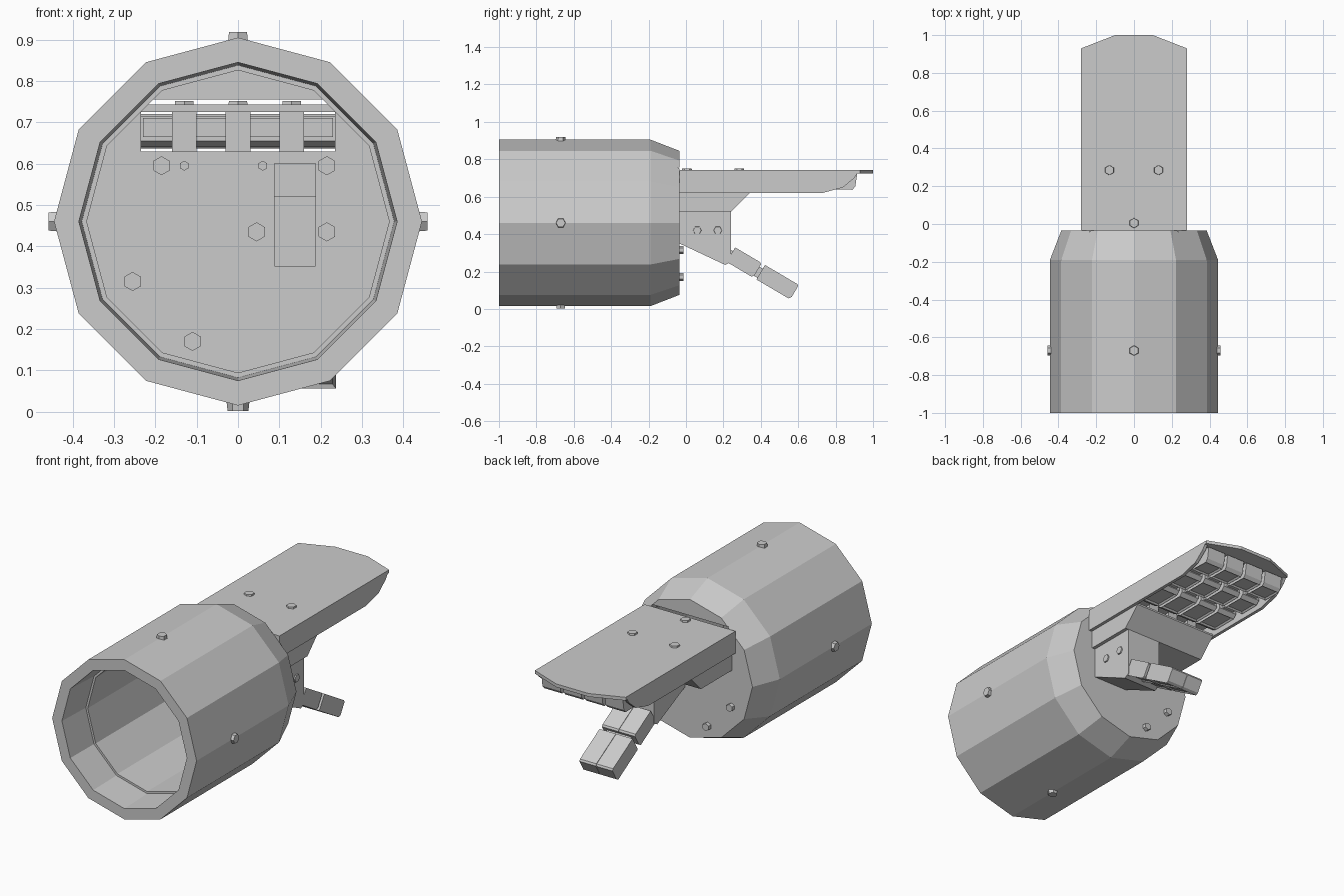
import bpy, bmesh, math
from mathutils import Vector, Matrix

if "Cube" in bpy.data.objects:
    bpy.data.objects.remove(bpy.data.objects["Cube"])


def finish(name, bm):
    bmesh.ops.recalc_face_normals(bm, faces=bm.faces)
    me = bpy.data.meshes.new(name)
    bm.to_mesh(me)
    bm.free()
    ob = bpy.data.objects.new(name, me)
    bpy.context.collection.objects.link(ob)
    return ob


def extrude(name, pts, vec, inset=None):
    """Extrude a closed outline; optionally sink a panel into faces looking along 'inset'."""
    bm = bmesh.new()
    f = bm.faces.new([bm.verts.new(p) for p in pts])
    r = bmesh.ops.extrude_face_region(bm, geom=[f])
    bmesh.ops.translate(bm, vec=vec, verts=[v for v in r['geom'] if isinstance(v, bmesh.types.BMVert)])
    bmesh.ops.recalc_face_normals(bm, faces=bm.faces)
    if inset:
        fs = [f for f in bm.faces if f.normal.dot(Vector(inset)) > 0.95]
        bmesh.ops.inset_individual(bm, faces=fs, thickness=0.012, depth=-0.008)
    return finish(name, bm)


def side(name, yz, x0, x1, inset=None):
    return extrude(name, [(x0, y, z) for y, z in yz], (x1 - x0, 0, 0), inset)


def box(name, x0, x1, y0, y1, z0, z1, inset=None):
    return side(name, [(y0, z0), (y1, z0), (y1, z1), (y0, z1)], x0, x1, inset)


def bolt(name, pos, direction, r=0.025, h=0.024):
    bm = bmesh.new()
    rot = Vector((0, 0, 1)).rotation_difference(Vector(direction)).to_matrix().to_4x4()
    bmesh.ops.create_cone(bm, cap_ends=True, segments=6, radius1=r, radius2=r * 0.9, depth=h,
                          matrix=Matrix.Translation(pos) @ rot)
    return finish(name, bm)


def cut(ob, cutter):
    m = ob.modifiers.new("cut", 'BOOLEAN')
    m.operation = 'DIFFERENCE'
    m.object = cutter
    m.solver = 'EXACT'
    cutter.hide_render = True
    cutter.hide_set(True)


# Twelve-sided hollow forearm with tapered wrist and stepped bore
CZ = 0.46
profile = [(0.385, -0.035), (0.445, -0.19), (0.445, -1), (0.385, -1),
           (0.378, -0.80), (0.366, -0.80), (0.366, -0.055)]
bm = bmesh.new()
rings = [[bm.verts.new((r * math.cos(i * math.pi / 6), y, CZ + r * math.sin(i * math.pi / 6)))
          for i in range(12)] for r, y in profile]
for a, b in zip(rings, rings[1:]):
    for i in range(12):
        j = (i + 1) % 12
        bm.faces.new((a[i], a[j], b[j], b[i]))
bm.faces.new(rings[0])
bm.faces.new(rings[-1])
forearm = finish("forearm_shell", bm)
cut(forearm, box("finger_opening_cutter", -0.235, 0.235, -0.1, 0.0, 0.63, 0.755))
channel = box("thumb_channel_cutter", 0.088, 0.187, -0.1, 0.20, 0.352, 0.60)
cut(forearm, channel)

# Bolts around the forearm and through the wrist plate
for k, d in enumerate([(1, 0, 0), (-1, 0, 0), (0, 0, 1), (0, 0, -1)]):
    p = Vector((0, -0.67, CZ)) + Vector(d) * 0.446
    bolt(f"forearm_bolt_{k}", p, d, 0.028, 0.026)
for k, (x, z, r) in enumerate([(-0.255, 0.315, 0.023), (-0.11, 0.17, 0.023), (0.045, 0.435, 0.023),
                               (0.215, 0.435, 0.023), (-0.185, 0.595, 0.023), (0.215, 0.595, 0.023),
                               (-0.13, 0.595, 0.012), (0.06, 0.595, 0.012)]):
    bolt(f"wrist_bolt_{k}", (x, -0.037, z), (0, 1, 0), r, 0.045)

# Back-of-hand guard: top plate plus two side walls
extrude("guard_plate", [(x, y, 0.725) for x, y in
        [(-0.28, -0.035), (0.28, -0.035), (0.28, 0.93), (0.1, 1), (-0.1, 1), (-0.28, 0.93)]], (0, 0, 0.018))
wall = [(-0.035, 0.73), (-0.035, 0.62), (0.73, 0.62), (0.84, 0.65), (0.90, 0.70), (0.92, 0.73)]
for s in (-1, 1):
    side("guard_wall", wall, s * 0.262, s * 0.28)
for k, (x, y) in enumerate([(-0.13, 0.285), (0.13, 0.285), (0, 0.005)]):
    bolt(f"guard_bolt_{k}", (x, y, 0.742), (0, 0, 1), 0.028, 0.02)

# Palm with sloping front edge, and ribs between the fingers
side("palm", [(-0.035, 0.63), (-0.035, 0.52), (0.24, 0.52), (0.34, 0.62), (0.34, 0.63)], -0.26, 0.26)
for x in (-0.13, 0, 0.13):
    box("palm_rib", x - 0.03, x + 0.03, -0.02, 0.32, 0.625, 0.73)

# Four jointed fingers under the guard
segments = [
    [(0.34, 0.715), (0.34, 0.655), (0.37, 0.64), (0.52, 0.64), (0.54, 0.66), (0.54, 0.715)],
    [(0.57, 0.715), (0.57, 0.66), (0.59, 0.64), (0.71, 0.64), (0.73, 0.66), (0.73, 0.715)],
    [(0.76, 0.72), (0.76, 0.66), (0.78, 0.64), (0.89, 0.637), (0.905, 0.655), (0.915, 0.72)]]
for x in (-0.195, -0.065, 0.065, 0.195):
    for n, seg in enumerate(segments):
        side(f"finger_segment_{n}", seg, x - 0.056, x + 0.056, (0, 0, -1))
    for y0, y1 in ((0.27, 0.36), (0.53, 0.58), (0.72, 0.77)):
        box("finger_knuckle", x - 0.035, x + 0.035, y0, y1, 0.665, 0.71)

# Thumb base block
base = side("thumb_base", [(-0.035, 0.53), (0.24, 0.53), (0.24, 0.25), (0.21, 0.235), (-0.035, 0.35)],
            0.03, 0.24)
cut(base, channel)
for y in (0.06, 0.17):
    bolt("thumb_base_bolt", (0.24, y, 0.42), (1, 0, 0), 0.024, 0.014)

# Thumb: two segments along a downward axis with hinge between
A = math.radians(-30.5)


def along(pts):
    return [(0.24 + u * math.cos(A) - v * math.sin(A), 0.29 + u * math.sin(A) + v * math.cos(A))
            for u, v in pts]


up = (0, -math.sin(A), math.cos(A))
for name, u0, u1 in (("thumb_lower", 0.0, 0.165), ("thumb_tip", 0.185, 0.395)):
    outline = along([(u0, -0.045), (u1 - 0.01, -0.045), (u1, -0.03), (u1, 0.038), (u1 - 0.01, 0.045), (u0, 0.045)])
    for x0, x1 in ((0.033, 0.134), (0.136, 0.237)):
        side(name, outline, x0, x1, tuple(-c for c in up))
for u0, u1 in ((-0.04, 0.02), (0.15, 0.20)):
    side("thumb_hinge", along([(u0, -0.035), (u1, -0.035), (u1, 0.022), (u0, 0.022)]), 0.06, 0.21)
